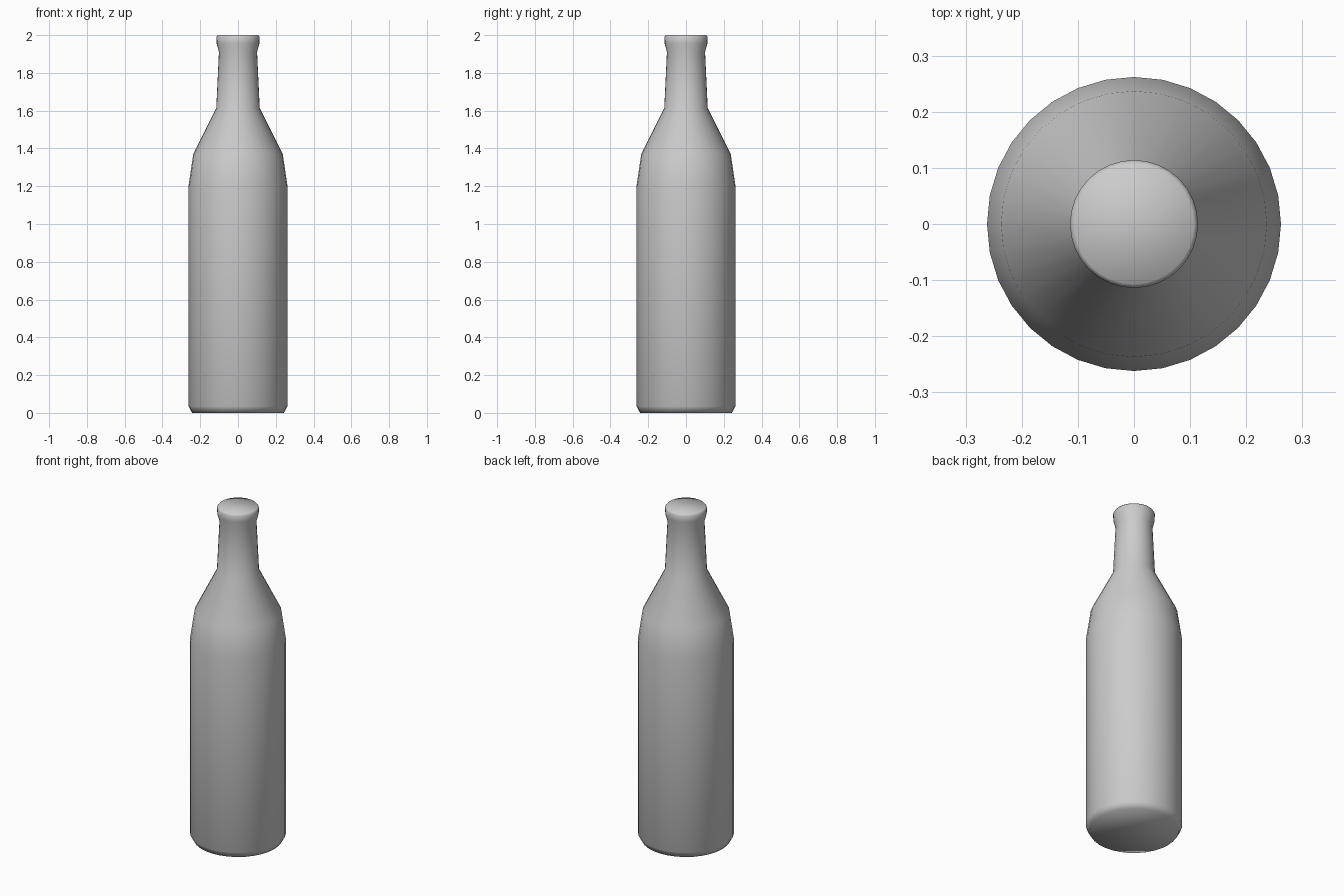
import bpy, bmesh, math

cube = bpy.data.objects.get("Cube")
if cube:
    bpy.data.objects.remove(cube, do_unlink=True)

SIDES = 32

# Plain grey material
grey = bpy.data.materials.new("plain grey")
grey.use_nodes = True
colour = (0.6, 0.6, 0.6, 1)
grey.diffuse_color = colour
grey.node_tree.nodes["Principled BSDF"].inputs["Base Color"].default_value = colour

# Bottle outline as (radius, height), from base to lip
profile = [
    (0.243, 0), (0.262, 0.035),        # base bevel
    (0.262, 1.2), (0.237, 1.37),       # body and shoulder
    (0.115, 1.615), (0.101, 1.91),     # neck
    (0.113, 1.955), (0.114, 1.99),     # lip
    (0.107, 2.0),
]


def lathe(name, outline, material):
    """Closed round solid made from rings joined by quads."""
    bm = bmesh.new()
    rings = []
    for radius, height in outline:
        angles = [math.tau * i / SIDES for i in range(SIDES)]
        rings.append([bm.verts.new((radius * math.cos(a), radius * math.sin(a), height))
                      for a in angles])
    for low, high in zip(rings, rings[1:]):
        for i in range(SIDES):
            j = (i + 1) % SIDES
            bm.faces.new((low[i], low[j], high[j], high[i]))
    bm.faces.new(rings[0][::-1])
    bm.faces.new(rings[-1])
    mesh = bpy.data.meshes.new(name)
    bm.to_mesh(mesh)
    bm.free()
    mesh.materials.append(material)
    obj = bpy.data.objects.new(name, mesh)
    bpy.context.collection.objects.link(obj)
    return obj


bottle = lathe("bottle", profile, grey)
bpy.ops.object.select_all(action="DESELECT")
bottle.select_set(True)
bpy.context.view_layer.objects.active = bottle
bpy.ops.object.shade_smooth_by_angle(angle=math.radians(75))
